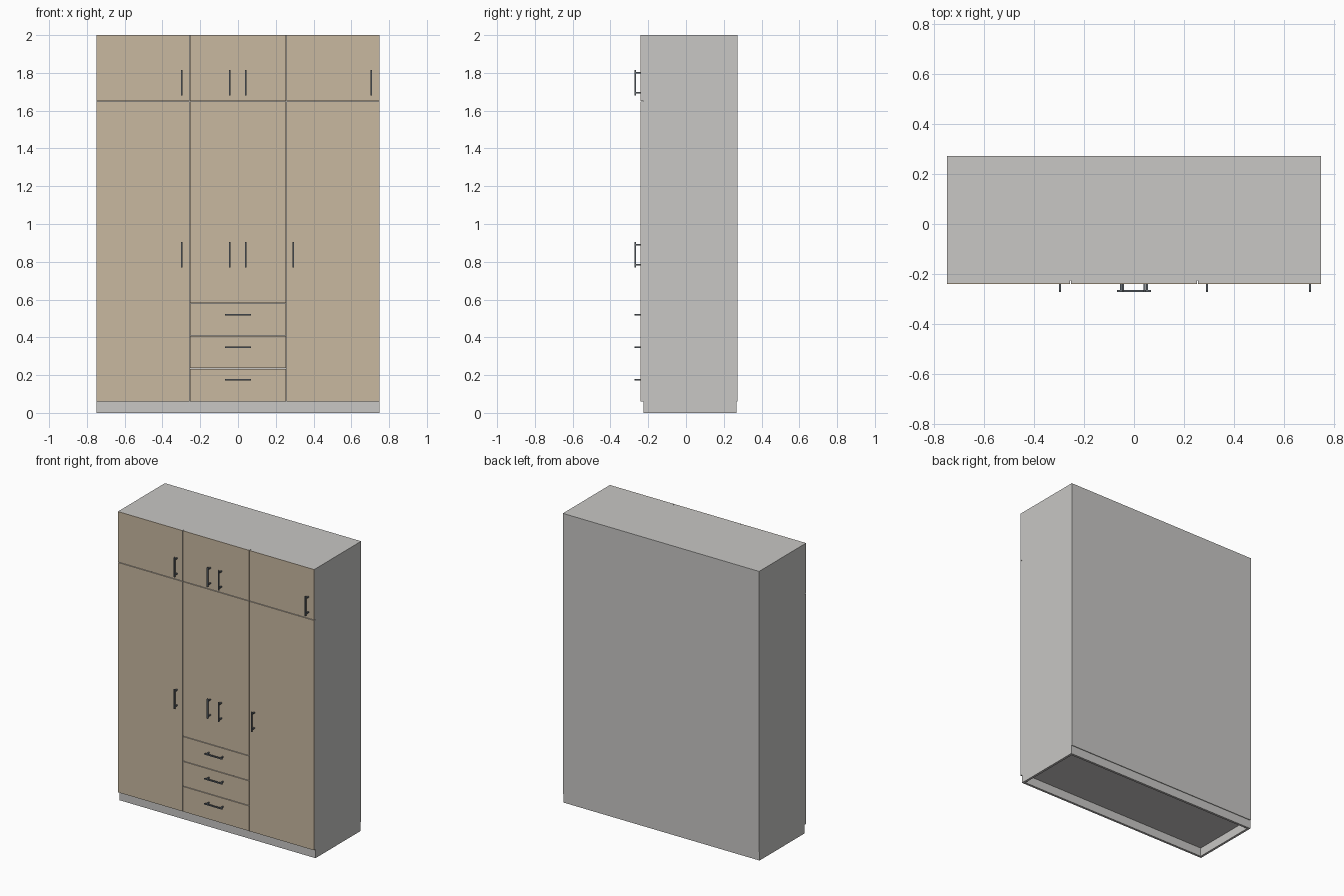
import bpy, bmesh
from mathutils import Vector

if "Cube" in bpy.data.objects:
    bpy.data.objects.remove(bpy.data.objects["Cube"])


def material(name, rgb):
    m = bpy.data.materials.new(name)
    m.diffuse_color = (*rgb, 1)
    m.use_nodes = True
    m.node_tree.nodes["Principled BSDF"].inputs["Base Color"].default_value = m.diffuse_color
    return m


GREY = material("light_grey_board", (0.578, 0.571, 0.555))
TAN = material("tan_wood", (0.578, 0.479, 0.352))
METAL = material("handle_metal", (0.13, 0.15, 0.17))


def make(name, boxes, mat):
    """One object made of axis-aligned boxes given as (min corner, max corner)."""
    bm = bmesh.new()
    for lo, hi in boxes:
        lo, hi = Vector(lo), Vector(hi)
        verts = bmesh.ops.create_cube(bm, size=1)["verts"]
        for v in verts:
            v.co = Vector(a * b for a, b in zip(v.co, hi - lo)) + (lo + hi) / 2
    me = bpy.data.meshes.new(name)
    bm.to_mesh(me)
    bm.free()
    me.materials.append(mat)
    ob = bpy.data.objects.new(name, me)
    bpy.context.collection.objects.link(ob)
    return ob


W, BACK, FRONT, CARCASS = 0.75, 0.273, -0.24, -0.226
BASE, TOP, SPLIT, SEAM = 0.06, 2.0, 1.65, 0.255
FACE, GAP, T = 0.003, 0.002, 0.016

# carcass
make("carcass", [((-W, CARCASS, BASE), (W, BACK, TOP))], GREY)

# hollow plinth frame, open underneath
pf, pb = -0.225, BACK - 0.005
make("plinth", [
    ((-W, pf, 0), (W, pf + T, BASE)),
    ((-W, pb - T, 0), (W, pb, BASE)),
    ((-W, pf + T, 0), (-W + T, pb - T, BASE)),
    ((W - T, pf + T, 0), (W, pb - T, BASE)),
], GREY)


# doors and drawer fronts: grey core with a thin tan facing
def panel(name, x0, x1, z0, z1):
    x0 += GAP if x0 > -W else 0
    x1 -= GAP if x1 < W else 0
    z0 += GAP if z0 > BASE else 0
    z1 -= GAP if z1 < TOP else 0
    make(name + "_core", [((x0, FRONT + FACE, z0), (x1, CARCASS, z1))], GREY)
    make(name + "_facing", [((x0, FRONT, z0), (x1, FRONT + FACE, z1))], TAN)


for side, x0, x1 in (("left", -W, -SEAM), ("right", SEAM, W)):
    panel(side + "_door", x0, x1, BASE, SPLIT)
    panel(side + "_top_door", x0, x1, SPLIT, TOP)
levels = [BASE, 0.235, 0.408, 0.58, SPLIT, TOP]
names = ["drawer_low", "drawer_mid", "drawer_high", "centre_door", "centre_top_door"]
for name, z0, z1 in zip(names, levels, levels[1:]):
    panel(name, -SEAM, SEAM, z0, z1)


# bar handles: a bar on two posts
def handle(name, x, z, vertical):
    r, half, post = 0.004, 0.068, 0.053

    def box(a0, a1, y0, y1):
        if vertical:
            return ((x - r, y0, z + a0), (x + r, y1, z + a1))
        return ((x + a0, y0, z - r), (x + a1, y1, z + r))

    make(name, [box(-half, half, -0.273, -0.265)] +
         [box(s * post - r, s * post + r, -0.265, FRONT) for s in (-1, 1)], METAL)


for row, z, last in (("lower", 0.837, 0.293), ("upper", 1.747, 0.705)):
    for i, x in enumerate((-0.297, -0.044, 0.042, last)):
        handle(f"{row}_door_handle_{i + 1}", x, z, True)
for i, z in enumerate((0.175, 0.348, 0.52)):
    handle(f"drawer_handle_{i + 1}", 0, z, False)
